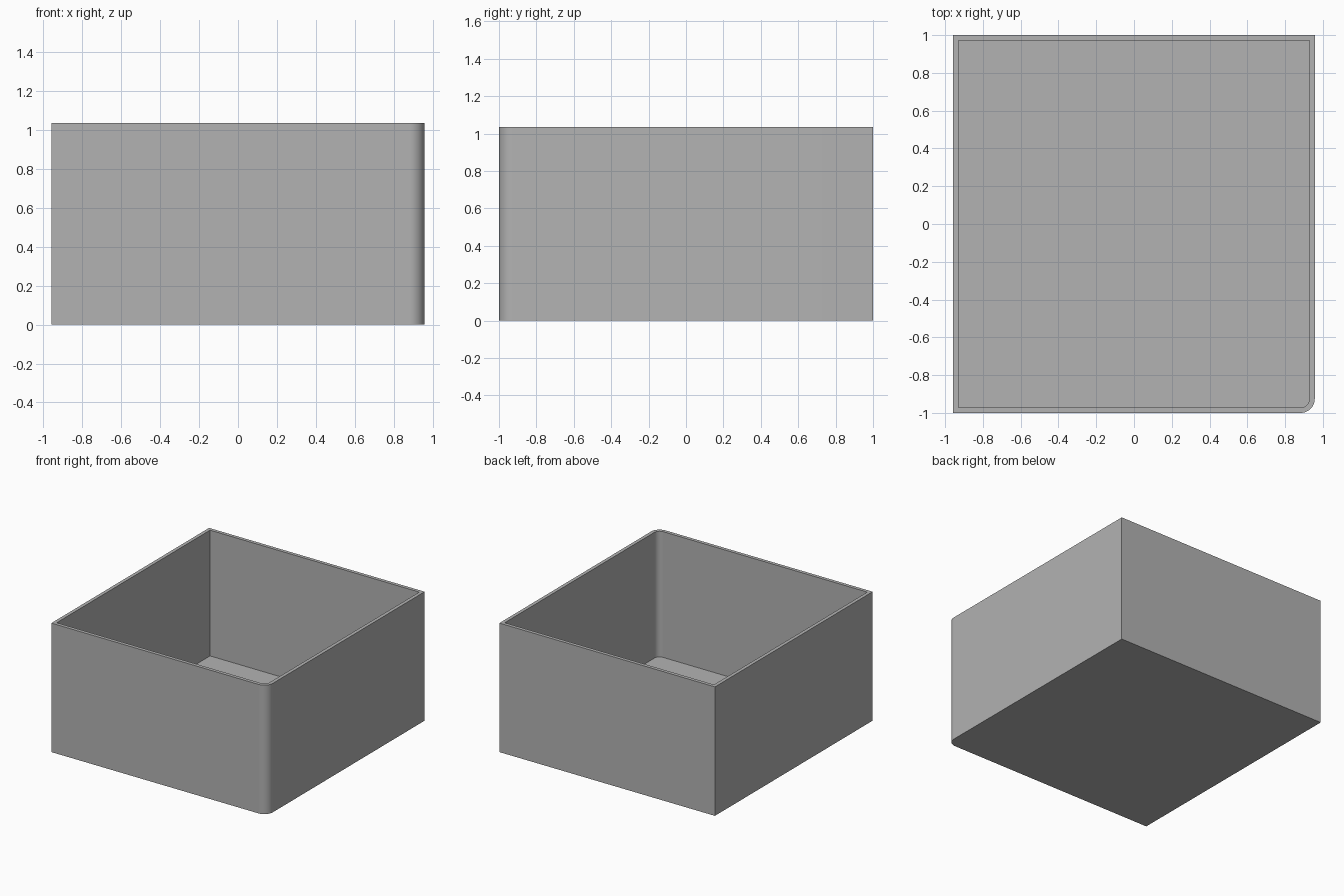
import bpy, bmesh
from math import sin, cos, pi

HALF_X, HALF_Y, HEIGHT = 0.957, 1.0, 1.035
WALL, FLOOR, RADIUS, STEPS = 0.028, 0.026, 0.075, 16

cube = bpy.data.objects.get("Cube")
if cube:
    bpy.data.objects.remove(cube, do_unlink=True)

grey = bpy.data.materials.new("plain grey")
grey.use_nodes = True
colour = (0.45, 0.45, 0.45, 1)
grey.diffuse_color = colour
grey.node_tree.nodes["Principled BSDF"].inputs["Base Color"].default_value = colour


def outline(bm, inset, z):
    """Rectangle with one rounded corner at the front left."""
    x, y, r = HALF_X - inset, HALF_Y - inset, RADIUS - inset
    points = [(x, y), (-x, y), (-x, -y)]
    for i in range(STEPS + 1):
        a = -pi / 2 + pi / 2 * i / STEPS
        points.append((x - r + r * cos(a), -y + r + r * sin(a)))
    return [bm.verts.new((px, py, z)) for px, py in points]


# Open box: outer wall, rim, inner wall and floor joined ring to ring
bm = bmesh.new()
rings = [outline(bm, 0, 0), outline(bm, 0, HEIGHT),
         outline(bm, WALL, HEIGHT), outline(bm, WALL, FLOOR)]
bm.faces.new(rings[0][::-1])
bm.faces.new(rings[-1])
for low, high in zip(rings, rings[1:]):
    for i in range(len(low)):
        j = (i + 1) % len(low)
        bm.faces.new((low[i], low[j], high[j], high[i]))
bmesh.ops.recalc_face_normals(bm, faces=bm.faces)

mesh = bpy.data.meshes.new("open_box")
bm.to_mesh(mesh)
bm.free()
mesh.materials.append(grey)
box = bpy.data.objects.new("open_box", mesh)
bpy.context.collection.objects.link(box)

# Smooth the rounded corner and keep the other edges sharp
bpy.ops.object.select_all(action='DESELECT')
box.select_set(True)
bpy.context.view_layer.objects.active = box
bpy.ops.object.shade_smooth_by_angle(angle=pi / 6)
